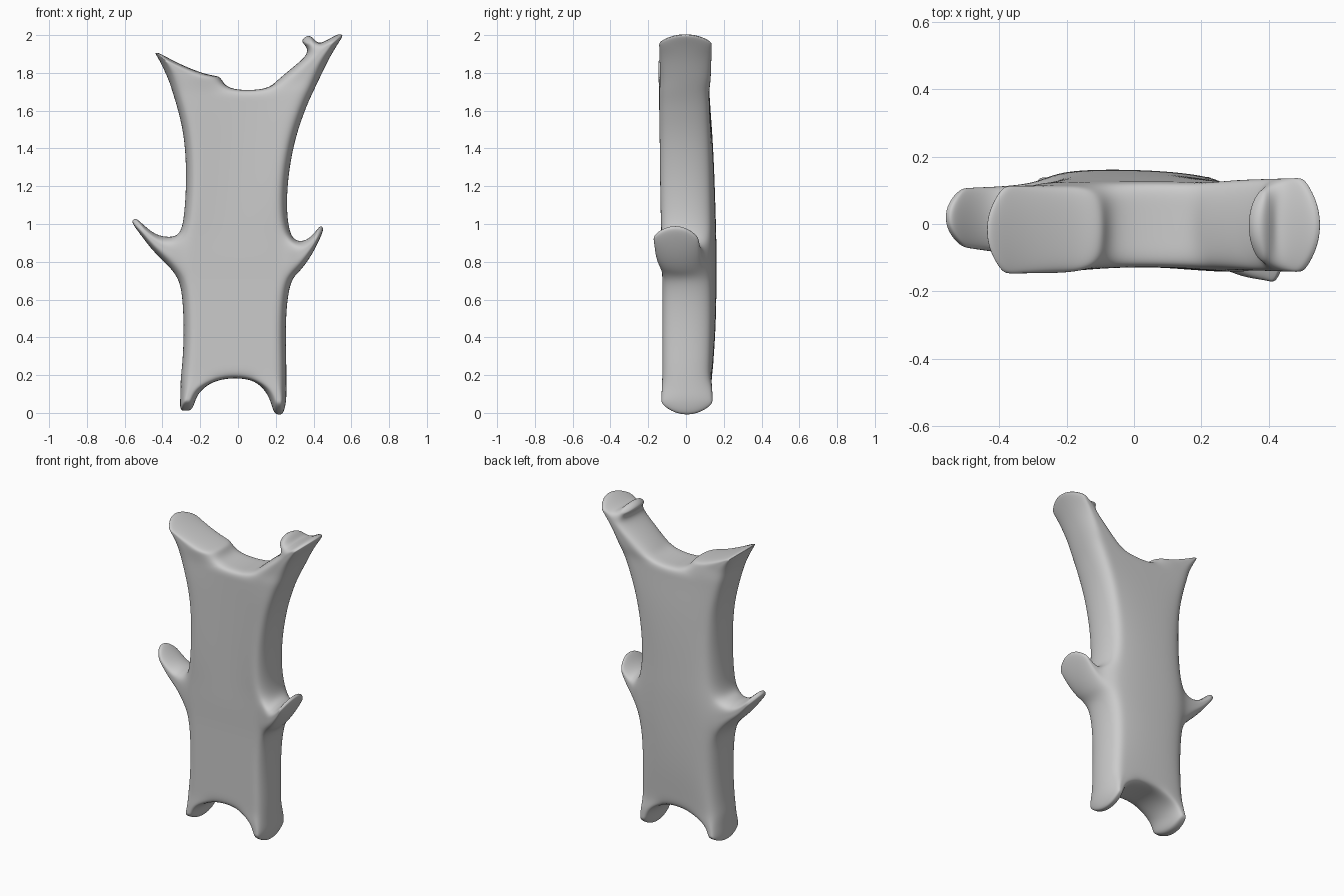
import bpy, bmesh
from collections import Counter
from mathutils import Vector

cube = bpy.data.objects.get("Cube")
if cube:
    bpy.data.objects.remove(cube, do_unlink=True)


def row(a, b, fractions):
    """Points (x, z, front y, back y, rim shift x, rim shift z) from a to b."""
    return [tuple(p + (q - p) * f for p, q in zip(a, b)) for f in fractions]


quads = []


def strip(rows):
    """Join neighbouring rows of points with quads."""
    for low, high in zip(rows, rows[1:]):
        for i in range(len(low) - 1):
            quads.append((low[i], low[i + 1], high[i + 1], high[i]))


# Torso: z, left edge x, right edge x, front y, back y
TORSO = [
    (0.185, -0.305, 0.257, -0.125, 0.14),
    (0.26, -0.295, 0.257, -0.125, 0.145),
    (0.42, -0.287, 0.253, -0.125, 0.157),
    (0.58, -0.292, 0.258, -0.125, 0.162),
    (0.71, -0.308, 0.282, -0.125, 0.163),
    (0.82, -0.318, 0.287, -0.128, 0.163),
    (0.94, -0.303, 0.277, -0.13, 0.162),
    (1.06, -0.283, 0.257, -0.135, 0.158),
    (1.25, -0.273, 0.264, -0.138, 0.152),
    (1.45, -0.283, 0.302, -0.14, 0.142),
    (1.58, -0.312, 0.347, -0.143, 0.132),
    (1.65, -0.332, 0.375, -0.143, 0.127),
    (1.707, -0.35, 0.402, -0.143, 0.124),
]
COLUMNS = (0, 0.12, 0.37, 0.67, 0.88, 1)
BACK_SLOPE = (0.9, 0.15, 0, 0.1, 0.4, 0.75)
RIM = 0.028
torso = []
for z, left, right, front, back in TORSO:
    points = row((left, z, front, back, RIM, 0), (right, z, front, back, -RIM, 0), COLUMNS)
    drop = max(0, back - 0.12)
    for i, share in enumerate(BACK_SLOPE):
        x, _, f, k, dx, dz = points[i]
        if i in (2, 3):
            f = max(f, -0.128)
        points[i] = (x, z, f, k - drop * share, dx, dz)
    torso.append(points)
strip(torso)


def limb(root, sections, fractions, front, back):
    """Grow a tapering, rounded limb out of root; sections are edge pairs in x, z."""
    rows = [root]
    centre = (Vector(root[0][:2]) + Vector(root[-1][:2])) / 2
    for i, (a, b) in enumerate(sections):
        t = ((i + 1) / len(sections)) ** 0.4
        f = root[0][2] + (front - root[0][2]) * t
        k = root[0][3] + (back - root[0][3]) * t
        across = Vector(b) - Vector(a)
        inset = across.normalized() * min(RIM, across.length * 0.2)
        middle = (Vector(a) + Vector(b)) / 2
        pull = (centre - middle) * (0.75 if i == len(sections) - 1 else 0.1)
        centre = middle
        rows.append(row(a + (f, k) + tuple(pull + inset),
                        b + (f, k) + tuple(pull - inset), fractions))
    strip(rows)
    return rows


HALVES = (0, 0.5, 1)
# Ears
limb(torso[-1][:3], [((-0.365, 1.755), (-0.085, 1.788)),
                     ((-0.385, 1.80), (-0.15, 1.782)),
                     ((-0.415, 1.865), (-0.32, 1.85)),
                     ((-0.443, 1.908), (-0.418, 1.908))],
     (0, 0.32, 1), -0.147, 0.112)
ear = limb(torso[-1][3:], [((0.20, 1.755), (0.432, 1.77)),
                           ((0.29, 1.83), (0.47, 1.85)),
                           ((0.37, 1.895), (0.50, 1.905)),
                           ((0.435, 1.95), (0.53, 1.955)),
                           ((0.53, 2.01), (0.56, 2.00))],
           (0, 0.62, 1), -0.143, 0.137)

# Nub on the taller ear
limb([ear[3][0], ear[4][0]], [((0.365, 1.94), (0.41, 1.97)),
                              ((0.325, 1.97), (0.375, 2.01))],
     (0, 1), -0.11, 0.10)

# Legs
limb(torso[0][:3], [((-0.305, 0.12), (-0.19, 0.13)),
                    ((-0.307, 0.065), (-0.225, 0.075)),
                    ((-0.308, 0.01), (-0.24, 0.01))],
     (0, 0.4, 1), -0.13, 0.14)
limb(torso[0][3:], [((0.14, 0.125), (0.257, 0.12)),
                    ((0.172, 0.065), (0.257, 0.06)),
                    ((0.19, -0.01), (0.24, -0.01))],
     (0, 0.6, 1), -0.13, 0.14)

# Arms
limb([r[0] for r in torso[4:7]], [((-0.38, 0.79), (-0.365, 0.93)),
                                  ((-0.45, 0.855), (-0.43, 0.94)),
                                  ((-0.51, 0.935), (-0.49, 0.985)),
                                  ((-0.568, 1.012), (-0.543, 1.037))],
     HALVES, -0.065, 0.105)
limb([r[-1] for r in torso[4:7]], [((0.325, 0.745), (0.31, 0.91)),
                                   ((0.375, 0.81), (0.355, 0.91)),
                                   ((0.42, 0.89), (0.40, 0.945)),
                                   ((0.457, 0.975), (0.437, 0.997))],
     HALVES, -0.175, 0.06)

# Turn the flat layout into a closed, padded shell
bm = bmesh.new()
LAYERS = (0, 0.3, 0.7, 1)
cache = {}


def vert(p, layer):
    if (p, layer) not in cache:
        x, z, front, back, dx, dz = p
        rim = 1 if layer in (0, 3) else 0
        y = front + (back - front) * LAYERS[layer]
        cache[p, layer] = bm.verts.new((x + dx * rim, y, z + dz * rim))
    return cache[p, layer]


edges = Counter()
for quad in quads:
    for layer in (0, 3):
        bm.faces.new([vert(p, layer) for p in quad])
    for a, b in zip(quad, quad[1:] + quad[:1]):
        edges[frozenset((a, b))] += 1
for edge, uses in edges.items():
    if uses == 1:
        a, b = edge
        for n in range(3):
            bm.faces.new((vert(a, n), vert(b, n), vert(b, n + 1), vert(a, n + 1)))
bmesh.ops.recalc_face_normals(bm, faces=bm.faces)

mesh = bpy.data.meshes.new("plush_body")
bm.to_mesh(mesh)
bm.free()
body = bpy.data.objects.new("plush_body", mesh)
bpy.context.collection.objects.link(body)
smooth = body.modifiers.new("Rounding", "SUBSURF")
smooth.levels = smooth.render_levels = 3
for face in mesh.polygons:
    face.use_smooth = True
